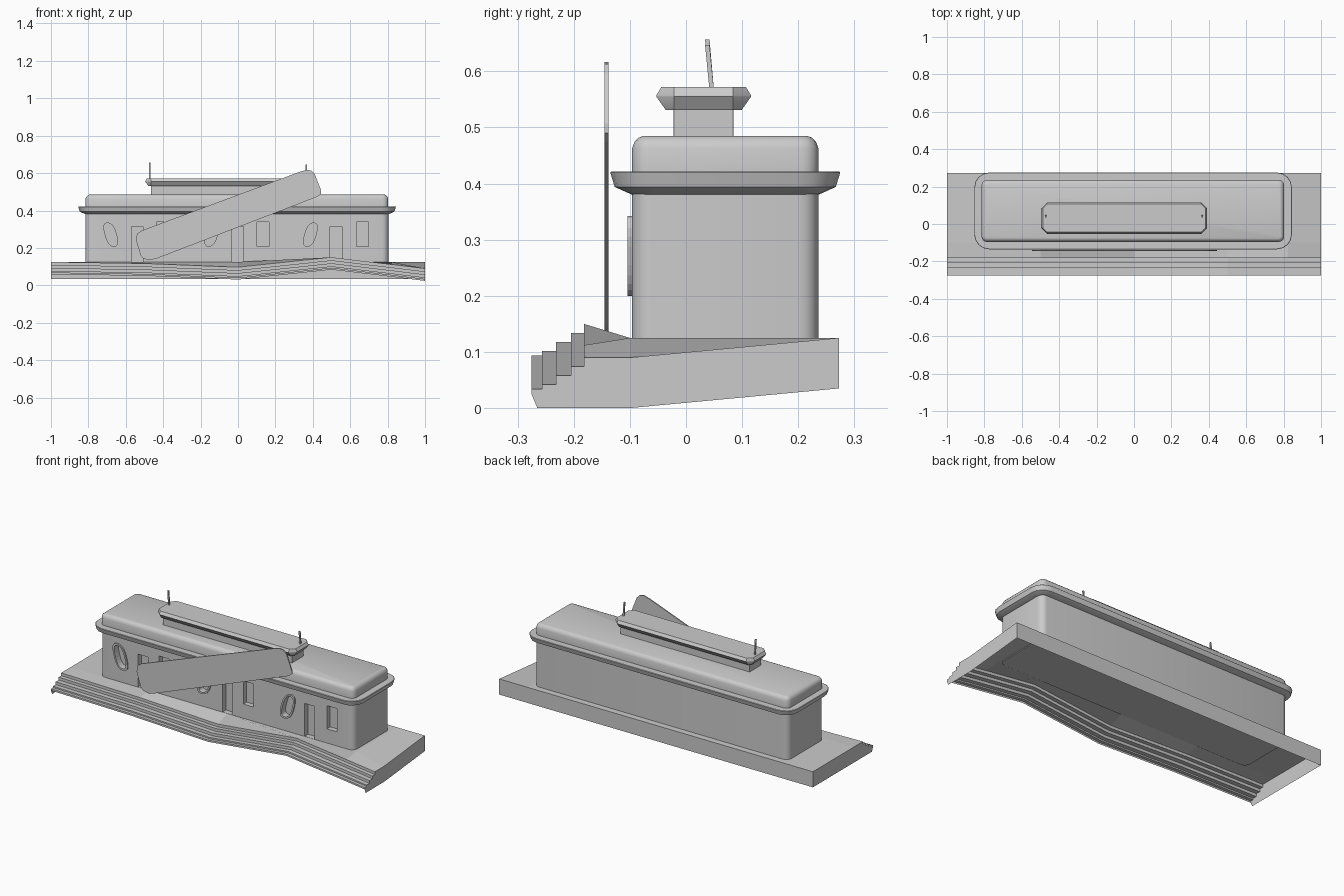
import bpy, bmesh, math

if "Cube" in bpy.data.objects:
    bpy.data.objects.remove(bpy.data.objects["Cube"])


def add_mesh(name, verts, faces, smooth=False):
    me = bpy.data.meshes.new(name)
    me.from_pydata(verts, [], faces)
    bm = bmesh.new()
    bm.from_mesh(me)
    bmesh.ops.recalc_face_normals(bm, faces=bm.faces)
    bm.to_mesh(me)
    bm.free()
    ob = bpy.data.objects.new(name, me)
    bpy.context.collection.objects.link(ob)
    if smooth:
        bpy.ops.object.select_all(action='DESELECT')
        bpy.context.view_layer.objects.active = ob
        ob.select_set(True)
        bpy.ops.object.shade_smooth_by_angle(angle=math.radians(30))
    return ob


def loft(name, x0, x1, y0, y1, r, levels, seg=4):
    """Stack of rounded rectangles; levels = (outward offset, z)."""
    verts, faces = [], []
    corners = [(x1 - r, y1 - r, 0), (x0 + r, y1 - r, 90),
               (x0 + r, y0 + r, 180), (x1 - r, y0 + r, 270)]
    n = 4 * (seg + 1)
    for off, z in levels:
        for cx, cy, a0 in corners:
            for i in range(seg + 1):
                a = math.radians(a0 + 90 * i / seg)
                verts.append((cx + (r + off) * math.cos(a), cy + (r + off) * math.sin(a), z))
    for k in range(len(levels) - 1):
        for i in range(n):
            j = (i + 1) % n
            faces.append((k * n + i, k * n + j, (k + 1) * n + j, (k + 1) * n + i))
    faces.append(tuple(range(n))[::-1])
    faces.append(tuple(range((len(levels) - 1) * n, len(levels) * n)))
    return add_mesh(name, verts, faces, smooth=True)


def prism(name, outline, y0, y1):
    """Extrude an (x, z) outline along y."""
    n = len(outline)
    verts = [(x, y, z) for y in (y0, y1) for x, z in outline]
    faces = [(i, (i + 1) % n, n + (i + 1) % n, n + i) for i in range(n)]
    faces += [tuple(range(n)), tuple(range(n, 2 * n))]
    return add_mesh(name, verts, faces)


def rect(x0, x1, z0, z1):
    return [(x0, z0), (x1, z0), (x1, z1), (x0, z1)]


def slanted_oval(cx, cz, lean, s, n=24):
    pts = []
    for i in range(n):
        a = 2 * math.pi * (i + 0.5) / n
        sx = math.copysign(abs(math.sin(a)) ** 0.75, math.sin(a))
        cc = math.copysign(abs(math.cos(a)) ** 0.75, math.cos(a))
        z = (0.072 - s) * cc
        pts.append((cx + lean * z + (0.04 - s) * sx, cz + z))
    return pts


# deck with wavy front steps, open underneath
columns = [(-1, 0.125, 0.125), (-0.5, 0.125, 0.117), (0, 0.125, 0.097),
           (0.5, 0.125, 0.15), (0.82, 0.125, 0.112), (1, 0.09, 0.09)]
steps = [(-0.182, 0), (-0.182, -0.016), (-0.205, -0.016), (-0.205, -0.032),
         (-0.232, -0.032), (-0.232, -0.048), (-0.257, -0.048), (-0.257, -0.056),
         (-0.275, -0.056), (-0.275, -0.066)]
verts, faces = [], []
for x, mid, front in columns:
    verts += [(x, 0.273, 0.035), (x, 0.273, 0.125), (x, -0.1, mid)]
    verts += [(x, y, front + dz) for y, dz in steps]
n = 3 + len(steps)
for c in range(len(columns) - 1):
    for k in range(n - 1):
        a = c * n + k
        faces.append((a, a + 1, a + n + 1, a + n))
for c in (0, len(columns) - 1):
    x, mid, front = columns[c]
    b = len(verts)
    verts += [(x, -0.265, front - 0.09), (x, -0.1, mid - 0.09)]
    faces.append(tuple(range(c * n, c * n + n)) + (b, b + 1))
add_mesh("stepped_deck", verts, faces)

# main body
body = loft("body", -0.815, 0.805, -0.096, 0.236, 0.035, [(0, 0.121), (0, 0.39)])

# recessed doors, square windows and slanted oval windows
ovals = [(-0.68, 0.271, -0.27), (-0.14, 0.271, 0.27), (0.387, 0.271, 0.27)]
openings = [rect(a, b, 0.126, 0.315) for a, b in ((-0.57, -0.508), (-0.031, 0.029), (0.492, 0.556))]
openings += [rect(a, b, 0.207, 0.34) for a, b in ((-0.435, -0.372), (0.102, 0.166), (0.634, 0.697))]
openings += [slanted_oval(*o, 0.01) for o in ovals]
for outline in openings:
    cutter = prism("cutter", outline, -0.15, -0.066)
    cutter.hide_render = True
    mod = body.modifiers.new("opening", 'BOOLEAN')
    mod.operation = 'DIFFERENCE'
    mod.solver = 'EXACT'
    mod.object = cutter
    bpy.context.view_layer.objects.active = body
    bpy.ops.object.modifier_apply(modifier=mod.name)
    bpy.data.objects.remove(cutter)

# raised frames round the oval windows
for o in ovals:
    outer, inner = slanted_oval(*o, 0), slanted_oval(*o, 0.01)
    m = len(outer)
    verts = [(x, y, z) for ring, y in ((outer, -0.09), (outer, -0.104), (inner, -0.104), (inner, -0.09))
             for x, z in ring]
    faces = [(k * m + i, k * m + (i + 1) % m, (k + 1) % 4 * m + (i + 1) % m, (k + 1) % 4 * m + i)
             for k in range(4) for i in range(m)]
    add_mesh("oval_window_frame", verts, faces)

# overhanging eave and main roof
loft("eave", -0.815, 0.805, -0.096, 0.236, 0.04,
     [(0.002, 0.381), (0.031, 0.394), (0.039, 0.42), (0.037, 0.422)])
loft("main_roof", -0.815, 0.803, -0.096, 0.236, 0.03,
     [(0, 0.42), (0, 0.463), (-0.004, 0.474), (-0.012, 0.482), (-0.02, 0.485)])

# raised roof box with its cap
loft("roof_box", -0.465, 0.36, -0.022, 0.085, 0.001, [(0, 0.48), (0, 0.535)], seg=1)
loft("roof_box_cap", -0.465, 0.36, -0.022, 0.085, 0.001,
     [(0.014, 0.531), (0.031, 0.555), (0.031, 0.557), (0.022, 0.572)], seg=1)

# leaning roof rods
for x, top in ((-0.471, 0.657), (0.366, 0.647)):
    verts = [(x + dx, y + dy, z) for y, z in ((0.046, 0.565), (0.038, top))
             for dx, dy in ((-.004, -.004), (.004, -.004), (.004, .004), (-.004, .004))]
    faces = [(0, 1, 2, 3), (4, 5, 6, 7)] + [(i, (i + 1) % 4, 4 + (i + 1) % 4, 4 + i) for i in range(4)]
    add_mesh("roof_rod", verts, faces)

# tilted board in front
board = [(-0.545, 0.24), (-0.54, 0.275), (-0.515, 0.293), (0.33, 0.607), (0.365, 0.617),
         (0.392, 0.613), (0.41, 0.595), (0.445, 0.507), (0.445, 0.49), (0.425, 0.474),
         (-0.43, 0.145), (-0.47, 0.135), (-0.505, 0.142), (-0.52, 0.16)]
prism("tilted_board", board, -0.145, -0.138)
